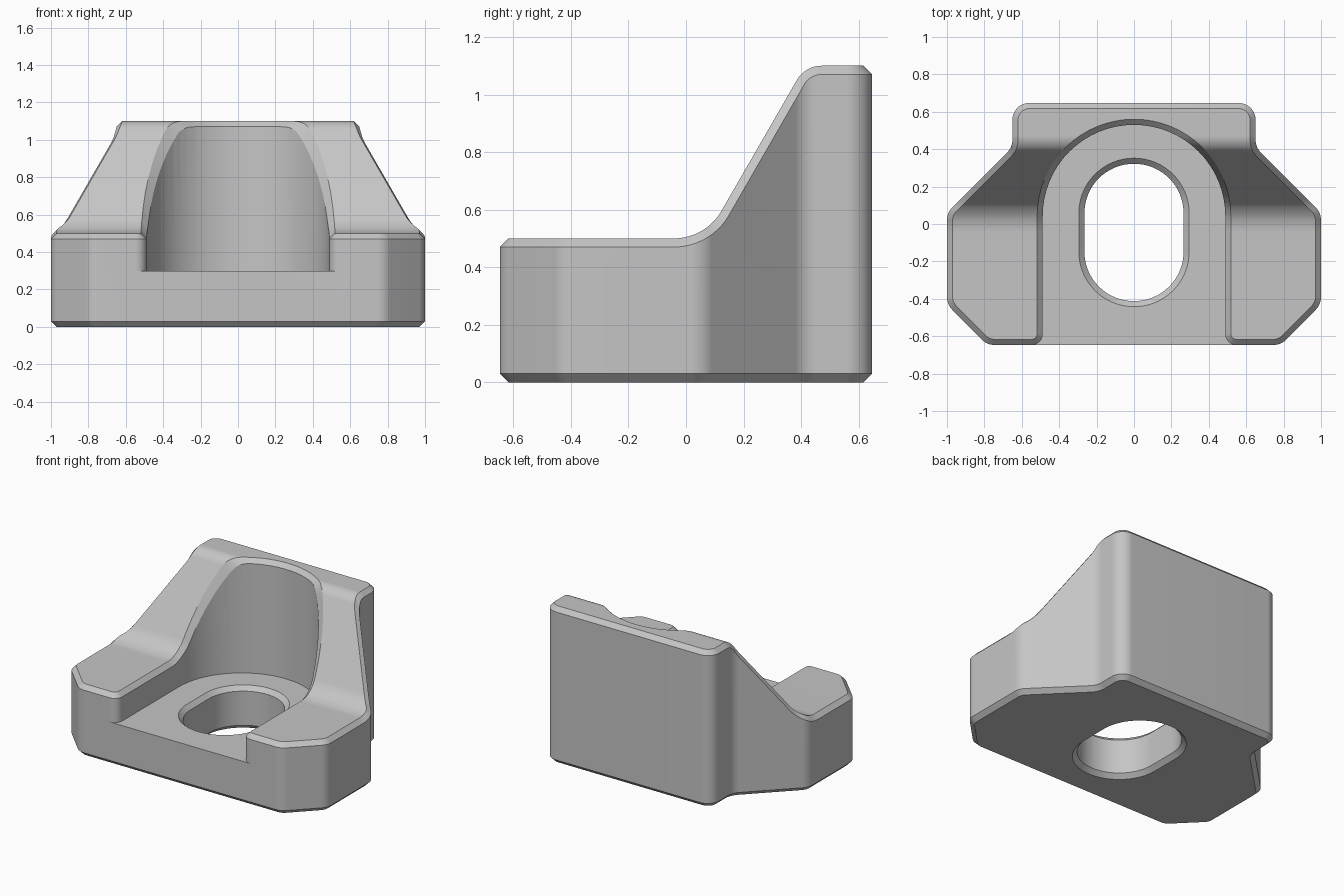
import bpy, bmesh, math
from mathutils import Vector

cube = bpy.data.objects.get("Cube")
if cube:
    bpy.data.objects.remove(cube, do_unlink=True)

STEPS = 17           # points per rounded corner
CHAMFER = 0.03
FLOOR = 0.3          # height of the channel floor
RIM, TOP = 2.0, 3.0  # temporary heights, replaced by the side profile


def fillet(prev, corner, nxt, radius):
    """Points of an arc rounding one corner."""
    c = Vector(corner)
    a = (Vector(prev) - c).normalized()
    b = (Vector(nxt) - c).normalized()
    half = a.angle(b) / 2
    mid = c + (a + b).normalized() * radius / math.sin(half)
    start = c + a * radius / math.tan(half) - mid
    end = c + b * radius / math.tan(half) - mid
    turn = math.atan2(start.x * end.y - start.y * end.x, start.dot(end))
    pts = []
    for i in range(STEPS):
        t = turn * i / (STEPS - 1)
        pts.append(mid + Vector((start.x * math.cos(t) - start.y * math.sin(t),
                                 start.x * math.sin(t) + start.y * math.cos(t))))
    return pts


def rounded_loop(corners):
    pts = []
    for i, (x, y, r) in enumerate(corners):
        pts += fillet(corners[i - 1][:2], (x, y), corners[(i + 1) % len(corners)][:2], r)
    return pts


def offset(pts, d, closed=True):
    """Shift a counter-clockwise path to its left by d."""
    out, n = [], len(pts)
    for i, p in enumerate(pts):
        q0 = pts[i - 1] if closed or i else p
        q1 = pts[(i + 1) % n] if closed or i < n - 1 else p
        t0, t1 = (p - q0), (q1 - p)
        t0 = t0.normalized() if t0.length else t1.normalized()
        t1 = t1.normalized() if t1.length else t0
        n0, n1 = Vector((-t0.y, t0.x)), Vector((-t1.y, t1.x))
        out.append(p + (n0 + n1) * d / (1 + n0.dot(n1)))
    return out


def height(path, y):
    for a, b in zip(path, path[1:]):
        if y <= b.x:
            return a.y + (b.y - a.y) * (y - a.x) / (b.x - a.x)
    return path[-1].y


# Plan outline: shoulders around an open channel
half = [(0.785, -0.647, 0.1), (1, -0.43, 0.1), (1, 0.06, 0.1),
        (0.65, 0.41, 0.1), (0.65, 0.647, 0.09)]
mirrored = [(-x, y, r) for x, y, r in reversed(half)]
wall = 0.488
plan = rounded_loop([(wall, -0.647, 0.06)] + half + mirrored +
                    [(-wall, -0.647, 0.06), (-wall, 0.53, wall - 0.001),
                     (wall, 0.53, wall - 0.001)])
last = (len(half) * 2 + 1) * STEPS
outline = plan[STEPS - 1:last + 1]
channel = plan[last:] + plan[:STEPS]

# Side profile of the top surface and of the lower edge of its chamfer
foot, crest = (0.068, 0.5), (0.414, 1.1)
profile = ([Vector((-2, 0.5))] + fillet((-2, 0.5), foot, crest, 0.19) +
           fillet(foot, crest, (2, 1.1), 0.1) + [Vector((2, 1.1))])
rim_profile = offset(profile, -CHAMFER, closed=False)

bm = bmesh.new()


def ring(pts, z):
    return [bm.verts.new((p.x, p.y, z)) for p in pts]


def bridge(rings):
    for a, b in zip(rings, rings[1:]):
        for i in range(len(a)):
            bm.faces.new((a[i - 1], a[i], b[i], b[i - 1]))


def cap(*loops):
    edges = []
    for loop in loops:
        for i in range(len(loop)):
            e = bm.edges.get((loop[i - 1], loop[i]))
            edges.append(e or bm.edges.new((loop[i - 1], loop[i])))
    bmesh.ops.triangle_fill(bm, edges=edges, use_beauty=True)


# Raised shoulders and back
upper = [ring(plan, FLOOR), ring(plan, RIM), ring(offset(plan, CHAMFER), TOP)]
bridge(upper)
cap(upper[-1])

# Cut across the shoulders so the top can follow the side profile
for y in sorted({round(p.x, 4) for p in profile[1:-1] + rim_profile[1:-1]}):
    bmesh.ops.bisect_plane(bm, geom=bm.verts[:] + bm.edges[:] + bm.faces[:],
                           plane_co=(0, y, 0), plane_no=(0, 1, 0), dist=1e-5)
for v in bm.verts:
    if v.co.z > RIM - 0.01:
        t = (v.co.z - RIM) / (TOP - RIM)
        y = v.co.y
        v.co.z = height(rim_profile, y) * (1 - t) + height(profile, y) * t
bottom_edges = [e for e in bm.edges if all(abs(v.co.z - FLOOR) < 1e-5 for v in e.verts)]
extra = [v for v in {v for e in bottom_edges for v in e.verts} if v not in set(upper[0])]
bmesh.ops.dissolve_verts(bm, verts=extra)

# Base with a chamfered underside
base = [ring(outline, FLOOR), ring(outline, CHAMFER), ring(offset(outline, CHAMFER), 0)]
bridge(base)

# Slot through the floor, chamfered at both ends
r = 0.265
slot = rounded_loop([(r, -0.412, r - 0.001), (r, 0.322, r - 0.001),
                     (-r, 0.322, r - 0.001), (-r, -0.412, r - 0.001)])
wide = offset(slot, -CHAMFER)
hole = [ring(wide, FLOOR), ring(slot, FLOOR - CHAMFER), ring(slot, CHAMFER), ring(wide, 0)]
bridge(hole)
cap(base[-1], hole[-1])
cap(ring(channel, FLOOR), hole[0])

bmesh.ops.remove_doubles(bm, verts=bm.verts[:], dist=1e-5)
bmesh.ops.recalc_face_normals(bm, faces=bm.faces[:])

mesh = bpy.data.meshes.new("slotted_bracket")
bm.to_mesh(mesh)
bm.free()
bracket = bpy.data.objects.new("slotted_bracket", mesh)
bpy.context.collection.objects.link(bracket)

# Plain grey finish
grey = bpy.data.materials.new("light_grey")
grey.use_nodes = True
colour = (0.56, 0.56, 0.56, 1)
grey.diffuse_color = colour
grey.node_tree.nodes["Principled BSDF"].inputs["Base Color"].default_value = colour
mesh.materials.append(grey)

bpy.ops.object.select_all(action='DESELECT')
bpy.context.view_layer.objects.active = bracket
bracket.select_set(True)
bpy.ops.object.shade_smooth_by_angle(angle=math.radians(25))
